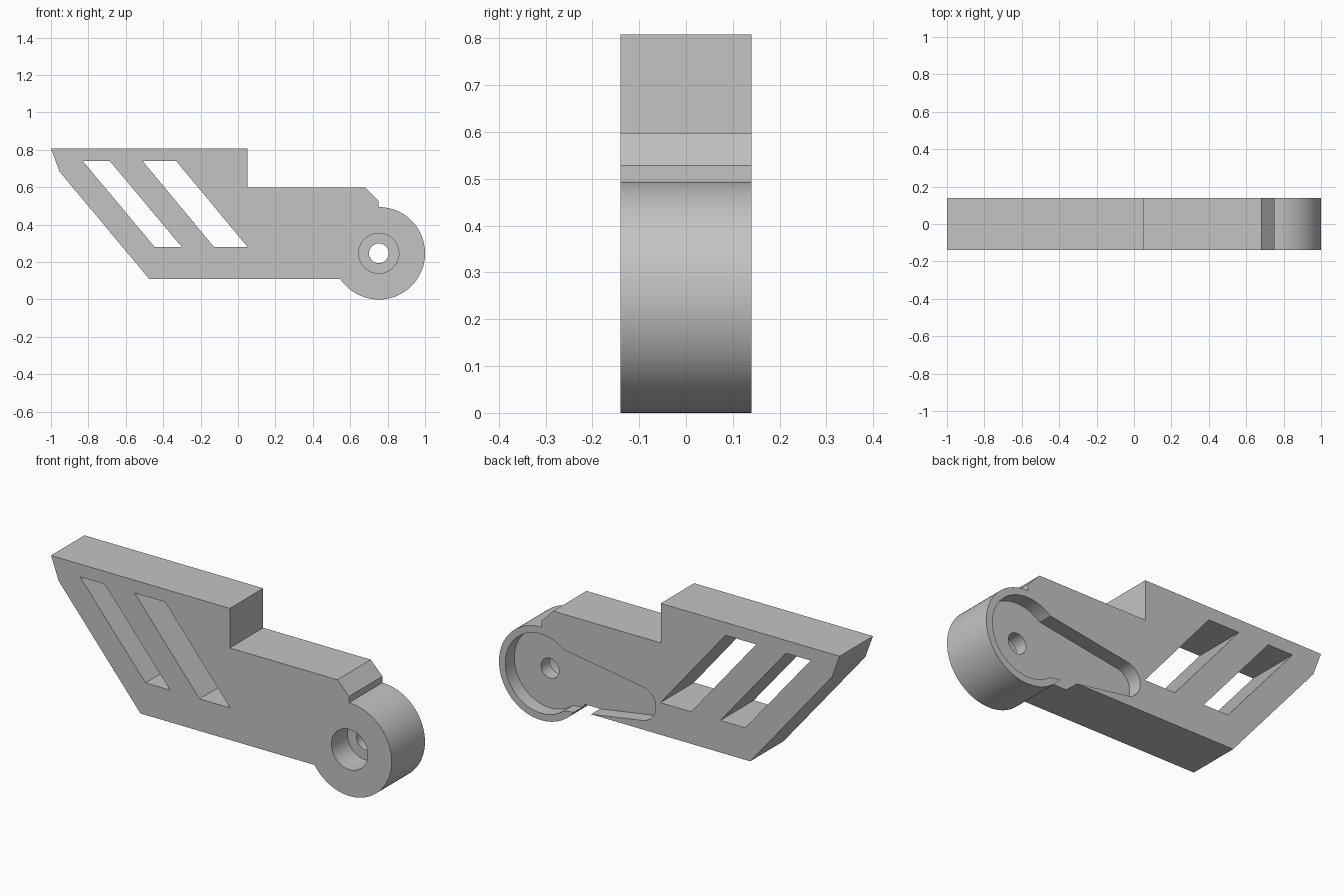
import bpy, bmesh
from math import sin, cos, radians

cube = bpy.data.objects.get("Cube")
if cube:
    bpy.data.objects.remove(cube, do_unlink=True)

grey = bpy.data.materials.new("light_grey")
grey.use_nodes = True
colour = (0.55, 0.55, 0.55, 1)
grey.diffuse_color = colour
grey.node_tree.nodes["Principled BSDF"].inputs["Base Color"].default_value = colour

HALF = 0.14                 # half thickness of the bracket
HUB = (0.753, 0.247)        # hub axis in x, z


def arc(centre, radius, start, end, steps):
    angles = [radians(start + (end - start) * i / steps) for i in range(steps + 1)]
    return [(centre[0] + radius * cos(a), centre[1] + radius * sin(a)) for a in angles]


def circle(centre, radius, steps=64):
    return arc(centre, radius, 0, 360, steps)[:-1]


def extrude_profile(name, points, y0, y1):
    """Solid prism of an x-z outline between two y planes."""
    bm = bmesh.new()
    face = bm.faces.new([bm.verts.new((x, y0, z)) for x, z in points])
    moved = bmesh.ops.extrude_face_region(bm, geom=[face])["geom"]
    verts = [v for v in moved if isinstance(v, bmesh.types.BMVert)]
    bmesh.ops.translate(bm, verts=verts, vec=(0, y1 - y0, 0))
    bmesh.ops.recalc_face_normals(bm, faces=bm.faces)
    mesh = bpy.data.meshes.new(name)
    bm.to_mesh(mesh)
    bm.free()
    mesh.materials.append(grey)
    obj = bpy.data.objects.new(name, mesh)
    bpy.context.collection.objects.link(obj)
    return obj


# Plate outline with the round hub at its right end
outline = [(-0.475, 0.11), (-0.955, 0.685), (-1, 0.808), (0.05, 0.808),
           (0.05, 0.598), (0.682, 0.598), (0.75, 0.528)]
outline += arc(HUB, 0.247, 90.7, -146.3, 80)
bracket = extrude_profile("bracket_arm", outline, -HALF, HALF)


def slot(left, right, shift):
    return [(left, 0.74), (right, 0.74), (right + shift, 0.28), (left + shift, 0.28)]


# Keyhole-shaped recess on the back: hub circle and tapering arm
recess = arc(HUB, 0.21, -129.3, 129.3, 64) + arc((0.17, HUB[1]), 0.09, 99, 261, 28)

cutters = [
    extrude_profile("left_slot_cutter", slot(-0.83, -0.685, 0.385), -1, 1),
    extrude_profile("right_slot_cutter", slot(-0.51, -0.33, 0.382), -1, 1),
    extrude_profile("recess_cutter", recess, HALF - 0.075, 1),
    extrude_profile("screw_head_cutter", circle(HUB, 0.107), -1, -HALF + 0.135),
    extrude_profile("screw_hole_cutter", circle(HUB, 0.053, 48), -1, 1),
]

# Cut all openings, then remove the cutters
bpy.ops.object.select_all(action="DESELECT")
bpy.context.view_layer.objects.active = bracket
bracket.select_set(True)
for cutter in cutters:
    cutter.hide_render = True
    mod = bracket.modifiers.new("cut", "BOOLEAN")
    mod.operation = "DIFFERENCE"
    mod.solver = "EXACT"
    mod.object = cutter
    bpy.ops.object.modifier_apply(modifier=mod.name)
    bpy.data.objects.remove(cutter, do_unlink=True)

bpy.ops.object.shade_smooth_by_angle(angle=radians(20))
